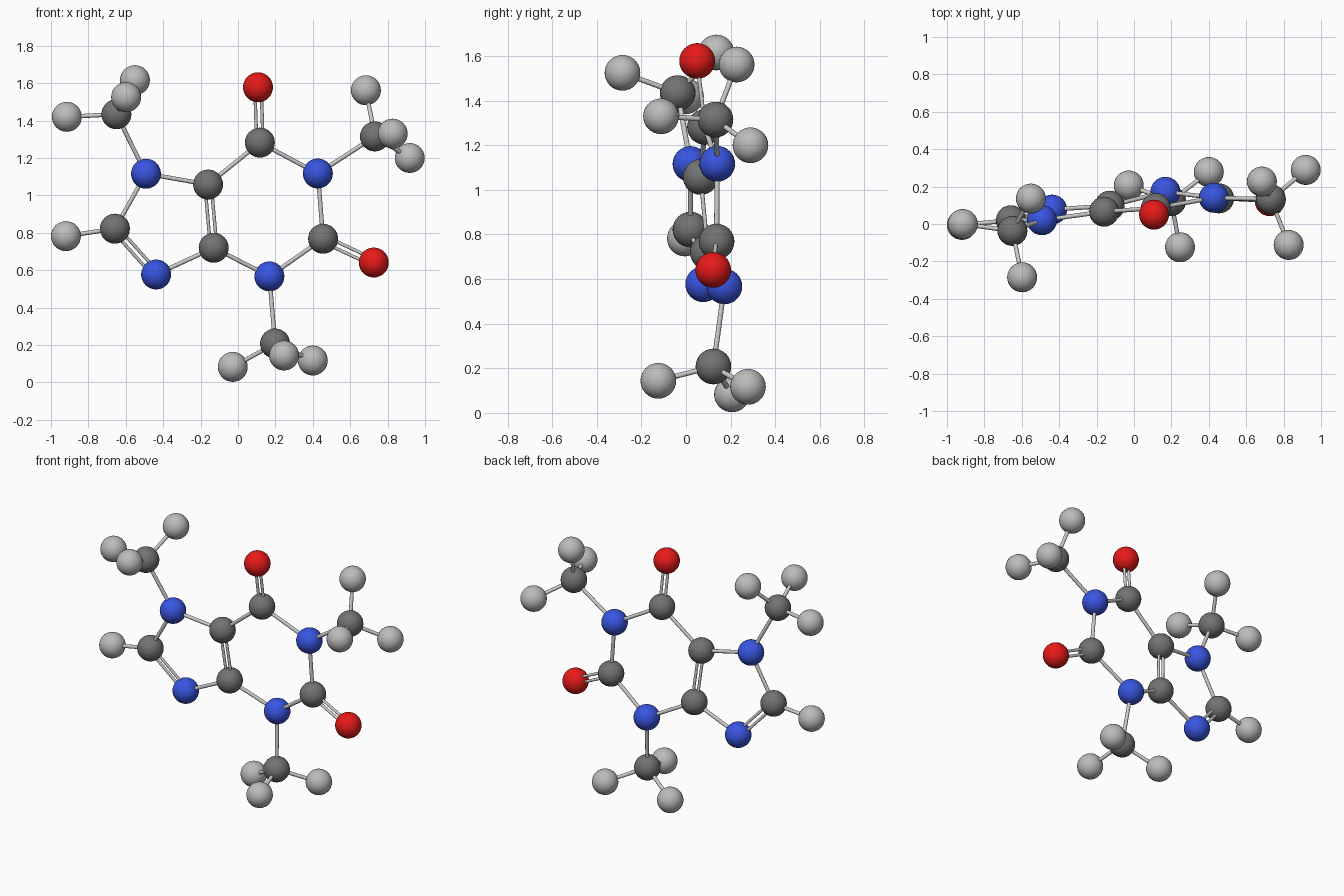
import bpy
from mathutils import Vector

if "Cube" in bpy.data.objects:
    bpy.data.objects.remove(bpy.data.objects["Cube"])

ATOM_R, BOND_R = 0.08, 0.0115
DOUBLE_R, DOUBLE_OFFSET = 0.009, 0.017


def material(name, rgb):
    m = bpy.data.materials.new(name)
    m.diffuse_color = (*rgb, 1)
    m.use_nodes = True
    m.node_tree.nodes["Principled BSDF"].inputs["Base Color"].default_value = m.diffuse_color
    return m


MATS = {
    "C": material("dark_grey", (0.17, 0.17, 0.17)),
    "H": material("light_grey", (0.5, 0.5, 0.5)),
    "N": material("blue", (0.04, 0.09, 0.75)),
    "O": material("red", (0.8, 0.01, 0.01)),
}
WORDS = {"C": "carbon", "H": "hydrogen", "N": "nitrogen", "O": "oxygen"}

# atom centres; the first letter is the element
ATOMS = {
    # fused rings
    "N1": (0.427, 0.14, 1.117), "C2": (0.455, 0.137, 0.768),
    "N3": (0.168, 0.172, 0.567), "C4": (-0.13, 0.098, 0.72),
    "C5": (-0.16, 0.066, 1.058), "C6": (0.117, 0.085, 1.282),
    "N7": (-0.492, 0.02, 1.116), "C8": (-0.658, 0.02, 0.822),
    "N9": (-0.438, 0.077, 0.577),
    # ring side atoms
    "O2": (0.726, 0.122, 0.641), "O6": (0.107, 0.05, 1.578),
    "H8": (-0.92, -0.005, 0.782),
    # methyl groups
    "C1m": (0.732, 0.132, 1.315), "H1a": (0.684, 0.227, 1.562),
    "H1b": (0.827, -0.112, 1.33), "H1c": (0.918, 0.289, 1.2),
    "C3m": (0.198, 0.123, 0.208), "H3a": (-0.028, 0.206, 0.083),
    "H3b": (0.246, -0.124, 0.144), "H3c": (0.4, 0.278, 0.117),
    "C7m": (-0.65, -0.037, 1.434), "H7a": (-0.915, 0.0, 1.42),
    "H7b": (-0.551, 0.136, 1.616), "H7c": (-0.598, -0.285, 1.525),
}
SINGLE = ("N1-C2 C2-N3 N3-C4 C5-C6 C6-N1 C5-N7 N7-C8 N9-C4 C8-H8 "
          "N1-C1m C1m-H1a C1m-H1b C1m-H1c N3-C3m C3m-H3a C3m-H3b C3m-H3c "
          "N7-C7m C7m-H7a C7m-H7b C7m-H7c").split()
DOUBLE = "C4-C5 C8-N9 C6-O6 C2-O2".split()


def rod(name, a, b, radius):
    d = b - a
    bpy.ops.mesh.primitive_cylinder_add(vertices=16, radius=radius, depth=d.length,
                                        location=(a + b) / 2)
    o = bpy.context.object
    o.rotation_euler = d.to_track_quat('Z', 'Y').to_euler()
    o.name = name
    bpy.ops.object.shade_smooth_by_angle()


# atoms
for key, pos in ATOMS.items():
    bpy.ops.mesh.primitive_uv_sphere_add(segments=32, ring_count=16, radius=ATOM_R, location=pos)
    ob = bpy.context.object
    ob.name = WORDS[key[0]] + "_atom_" + key[1:]
    ob.data.materials.append(MATS[key[0]])
    bpy.ops.object.shade_smooth()

# single bonds
for pair in SINGLE:
    a, b = (Vector(ATOMS[k]) for k in pair.split("-"))
    rod("single_bond", a, b, BOND_R)

# double bonds, two thin rods side by side in the ring plane
for pair in DOUBLE:
    a, b = (Vector(ATOMS[k]) for k in pair.split("-"))
    side = (b - a).cross(Vector((0, 1, 0))).normalized() * DOUBLE_OFFSET
    for s in (-1, 1):
        rod("double_bond", a + s * side, b + s * side, DOUBLE_R)
